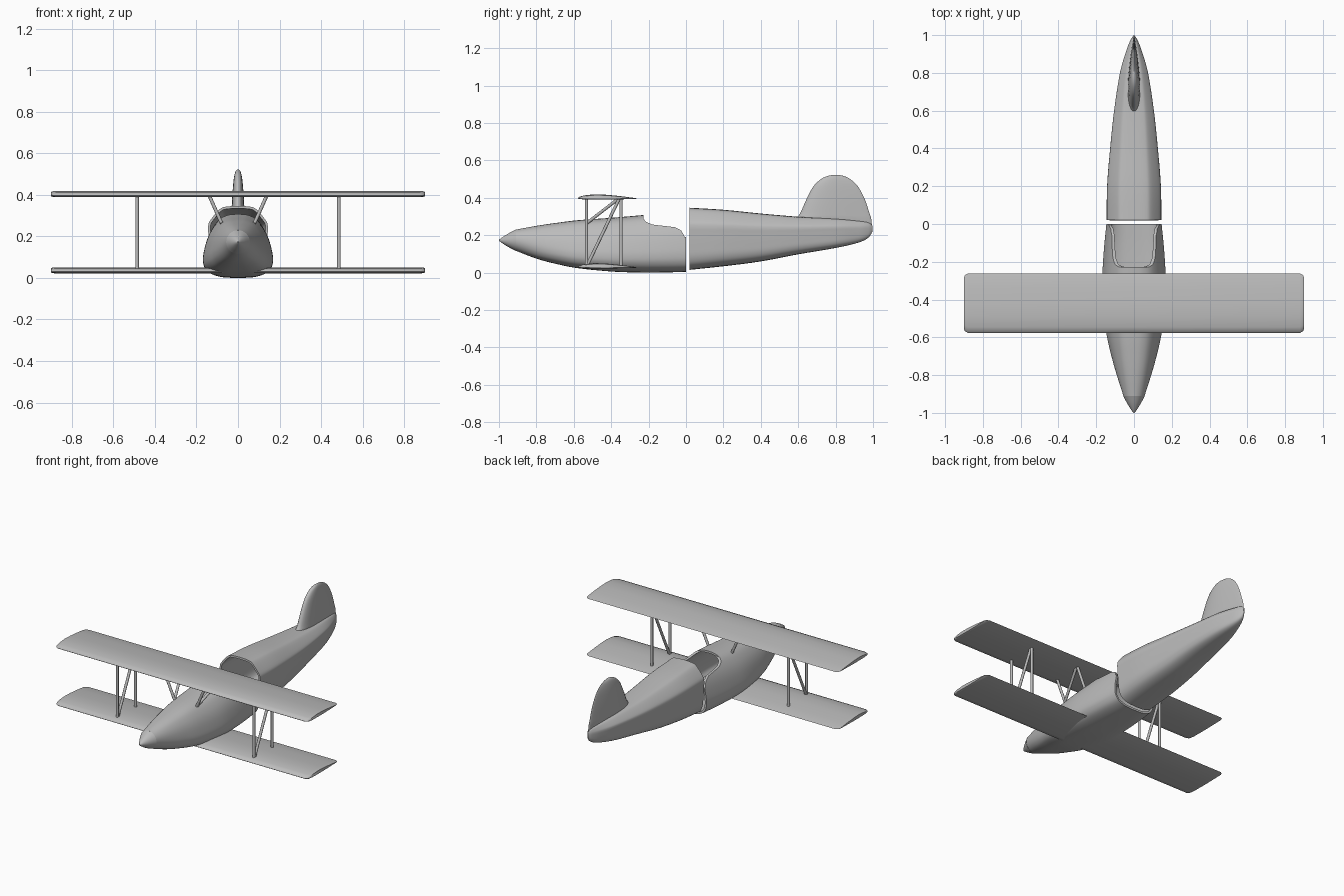
import bpy, bmesh, math
from mathutils import Vector

if "Cube" in bpy.data.objects:
    bpy.data.objects.remove(bpy.data.objects["Cube"])

grey = bpy.data.materials.new("plain grey")
grey.diffuse_color = (0.5, 0.5, 0.5, 1)
grey.use_nodes = True
grey.node_tree.nodes["Principled BSDF"].inputs["Base Color"].default_value = grey.diffuse_color


def activate(ob):
    bpy.ops.object.select_all(action='DESELECT')
    ob.select_set(True)
    bpy.context.view_layer.objects.active = ob


def smooth(ob, angle=35):
    activate(ob)
    bpy.ops.object.shade_smooth_by_angle(angle=math.radians(angle))


def spline(pts, n):
    """Smooth curve through tuples of any length."""
    v = [Vector(p) for p in pts]
    v = [2 * v[0] - v[1]] + v + [2 * v[-1] - v[-2]]
    out = []
    for i in range(1, len(v) - 2):
        a, b, c, d = v[i - 1:i + 3]
        for k in range(n):
            t = k / n
            out.append(0.5 * (2 * b + (c - a) * t + (2 * a - 5 * b + 4 * c - d) * t * t
                              + (3 * b - a - 3 * c + d) * t ** 3))
    return out + [v[-2]]


def loft(name, rings, cap_start=True, cap_end=True):
    bm = bmesh.new()
    rows = [[bm.verts.new(p) for p in r] for r in rings]
    n = len(rows[0])
    for a, b in zip(rows, rows[1:]):
        for i in range(n):
            j = (i + 1) % n
            bm.faces.new((a[i], a[j], b[j], b[i]))
    if cap_start:
        bm.faces.new(rows[0][::-1])
    if cap_end:
        bm.faces.new(rows[-1])
    bmesh.ops.recalc_face_normals(bm, faces=bm.faces)
    me = bpy.data.meshes.new(name)
    bm.to_mesh(me)
    bm.free()
    ob = bpy.data.objects.new(name, me)
    bpy.context.collection.objects.link(ob)
    me.materials.append(grey)
    return ob


def body_rings(stations, half):
    """Stations are (y, half width, bottom, top, roundness)."""
    half = spline(half, 4)
    prof = [(p[0], p[1]) for p in half] + [(-p[0], p[1]) for p in half[-2:0:-1]]
    n = len(prof)
    rings = []
    for y, w, zb, zt, rnd in spline(stations, 5):
        ring = []
        for i, (u, v) in enumerate(prof):
            a = 2 * math.pi * i / n
            u = u * (1 - rnd) + math.sin(a) * rnd
            v = v * (1 - rnd) + (0.5 - 0.5 * math.cos(a)) * rnd
            ring.append((u * w, y, zb + v * (zt - zb)))
        rings.append(ring)
    return rings


def apply_shell(ob, thickness):
    activate(ob)
    m = ob.modifiers.new("shell", 'SOLIDIFY')
    m.thickness, m.offset = thickness, -1
    bpy.ops.object.modifier_apply(modifier=m.name)


# Front fuselage: egg-shaped hollow shell, open at the back
front_half = [(0, 0), (.45, .01), (.8, .07), (.96, .17), (1, .29), (.97, .43),
              (.88, .62), (.74, .78), (.53, .92), (.28, .985), (0, 1)]
front = loft("front_fuselage", body_rings([
    (-.91, .056, .117, .23, 1), (-.8, .092, .075, .25, .5), (-.7, .12, .048, .265, .2),
    (-.58, .146, .024, .28, 0), (-.4, .167, .006, .293, 0), (-.26, .167, .001, .305, 0),
    (-.12, .158, .001, .318, 0), (0, .146, .004, .328, 0)], front_half), cap_end=False)
apply_shell(front, .013)

# Cockpit opening cut through the shell
rim = [(-.228, .42), (-.228, .29), (-.215, .272), (-.18, .257), (-.12, .25), (-.06, .243),
       (-.025, .225), (-.006, .19), (.1, .185), (.1, .42)]
cutter = loft("cockpit_cutter", [[(x, y, z) for y, z in rim] for x in (-.3, .3)])
cutter.hide_render = True
activate(front)
cut = front.modifiers.new("cockpit", 'BOOLEAN')
cut.operation, cut.object, cut.solver = 'DIFFERENCE', cutter, 'EXACT'
bpy.ops.object.modifier_apply(modifier=cut.name)
bpy.data.objects.remove(cutter)
smooth(front)

# Spinner
spin = [(-1, .002), (-.985, .014), (-.95, .036), (-.91, .057)]
smooth(loft("spinner", [[(r * math.cos(a), y, .173 + r * math.sin(a))
                         for a in [math.tau * i / 32 for i in range(32)]]
                        for y, r in spline(spin, 4)]))

# Rear fuselage: shouldered hollow shell, open at the front
rear_half = [(0, 0), (.45, .015), (.76, .08), (.91, .2), (.96, .38), (.99, .58),
             (1, .7), (.93, .79), (.62, .95), (.4, .99), (0, 1)]
rear = loft("rear_fuselage", body_rings([
    (.02, .144, .015, .347, 0), (.2, .142, .034, .336, 0), (.4, .126, .06, .316, 0),
    (.6, .105, .098, .299, 0), (.8, .074, .132, .288, 0), (.92, .04, .16, .277, .2),
    (.975, .018, .187, .268, .5), (.998, .003, .222, .25, 1)], rear_half), cap_start=False)
apply_shell(rear, .012)
smooth(rear)

# Tail fin: stack of teardrop sections (z, front y, rear y, half thickness)
fin = [(.23, .56, .996, .03), (.29, .59, .99, .036), (.32, .612, .98, .035),
       (.39, .643, .957, .031), (.46, .68, .92, .025), (.5, .722, .878, .018),
       (.517, .758, .842, .011), (.523, .79, .81, .003)]
rings = []
for z, y0, y1, t in spline(fin, 3):
    ang = [math.tau * i / 32 for i in range(32)]
    rings.append([(t * math.sin(a) * (.8 - .45 * math.cos(a)),
                   (y0 + y1) / 2 + (y1 - y0) / 2 * math.cos(a), z) for a in ang])
smooth(loft("tail_fin", rings), 50)

# Wings: flat-bottomed airfoil with rounded tips
foil = [(0, .008), (.015, .015), (.1, .023), (.28, .029), (.5, .026), (.75, .018),
        (.98, .008), (1, .006), (.98, .004), (.5, 0), (.1, .001), (.015, .004)]


def wing(name, z):
    rings = []
    for x, inset in [(-.9, .022), (-.895, .009), (-.878, 0)]:
        chord = .316 - 2 * inset
        s = 1 - inset * 12
        rings.append([(x, -.577 + inset + u * chord, z + .013 + (v - .013) * s) for u, v in foil])
    rings += [[(-x, y, h) for x, y, h in r] for r in rings[::-1]]
    smooth(loft(name, rings), 40)


wing("lower_wing", .022)
wing("upper_wing", .39)


# N-shaped struts
def strut(name, a, b, r=.0085):
    a, b = Vector(a), Vector(b)
    bpy.ops.mesh.primitive_cylinder_add(vertices=12, radius=r, depth=(b - a).length,
                                        location=(a + b) / 2)
    ob = bpy.context.object
    ob.name = name
    ob.rotation_euler = (b - a).to_track_quat('Z', 'Y').to_euler()
    ob.data.materials.append(grey)
    smooth(ob)


for side, s in (("left", -1), ("right", 1)):
    for kind, xb, xt, zb in (("wing", .486, .486, .035), ("cabane", .08, .14, .265)):
        for part, yb, yt in (("front", -.532, -.532), ("diagonal", -.53, -.355),
                             ("rear", -.347, -.347)):
            strut(f"{side}_{kind}_{part}_strut", (s * xb, yb, zb), (s * xt, yt, .4))
